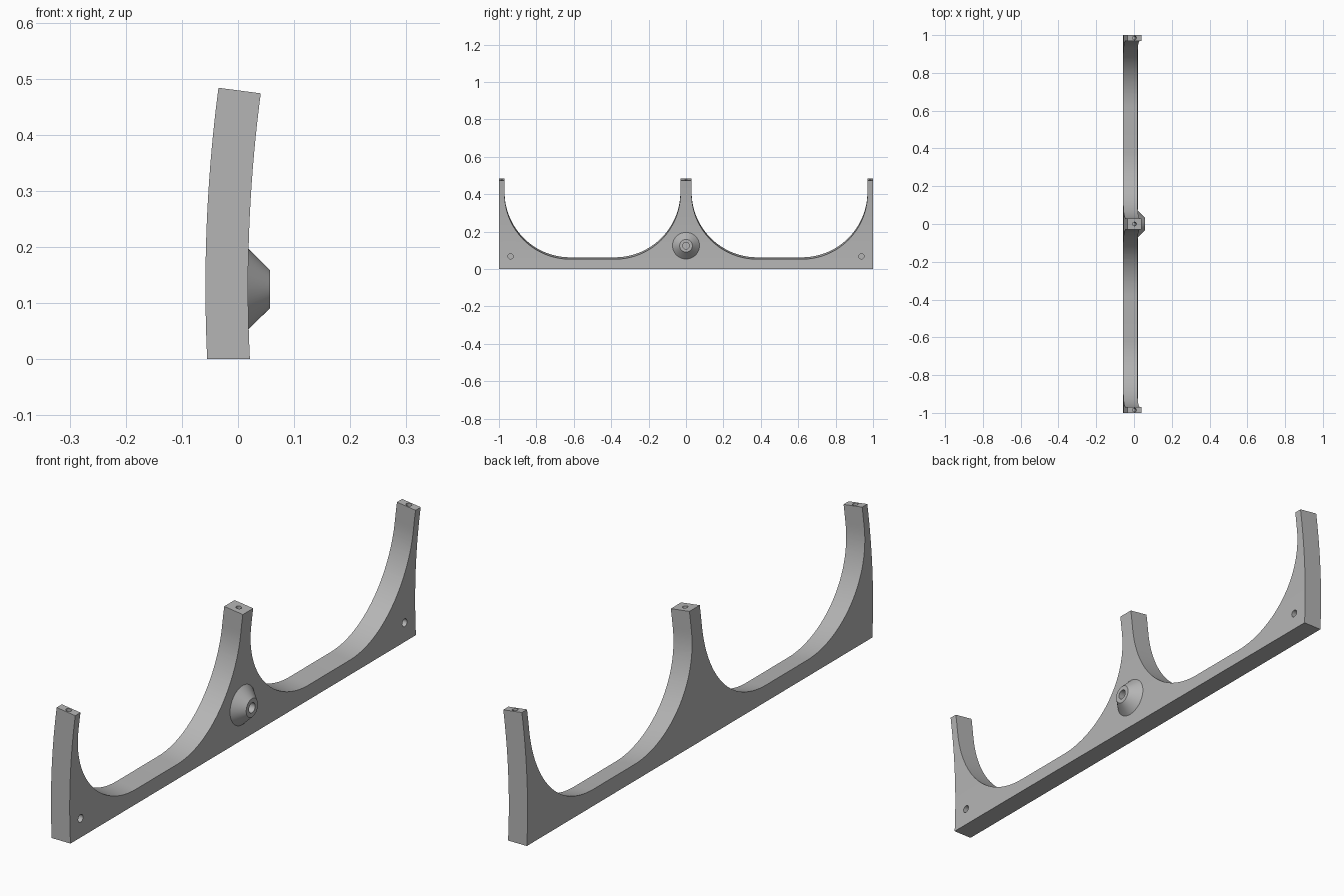
import bpy
import bmesh
from math import sin, cos, asin, pi, radians
from mathutils import Vector

cube = bpy.data.objects.get("Cube")
if cube:
    bpy.data.objects.remove(cube, do_unlink=True)

grey = bpy.data.materials.new("light grey")
grey.use_nodes = True
COLOUR = (0.46, 0.46, 0.46, 1)
grey.diffuse_color = COLOUR
grey.node_tree.nodes["Principled BSDF"].inputs["Base Color"].default_value = COLOUR

TILT = 0.131              # lean of the curved wall at its top
AXIS_X, AXIS_Z = 2.65, 0.13
R_BACK, R_FRONT = 2.708, 2.632


def prism(name, points, offset):
    """Extrude a closed outline along an offset vector."""
    bm = bmesh.new()
    face = bm.faces.new([bm.verts.new(p) for p in points])
    ext = bmesh.ops.extrude_face_region(bm, geom=[face])
    moved = [v for v in ext["geom"] if isinstance(v, bmesh.types.BMVert)]
    bmesh.ops.translate(bm, verts=moved, vec=offset)
    bmesh.ops.recalc_face_normals(bm, faces=bm.faces)
    return finish(name, bm)


def cone(name, start, end, r1, r2, sides=48):
    """Closed cone or cylinder between two points."""
    start, end = Vector(start), Vector(end)
    bm = bmesh.new()
    bmesh.ops.create_cone(bm, cap_ends=True, segments=sides, radius1=r1,
                          radius2=r2, depth=(end - start).length)
    obj = finish(name, bm)
    obj.location = (start + end) / 2
    obj.rotation_mode = "QUATERNION"
    obj.rotation_quaternion = (end - start).to_track_quat("Z", "Y")
    return obj


def finish(name, bm):
    mesh = bpy.data.meshes.new(name)
    bm.to_mesh(mesh)
    bm.free()
    mesh.materials.append(grey)
    obj = bpy.data.objects.new(name, mesh)
    bpy.context.collection.objects.link(obj)
    return obj


def select(obj):
    bpy.ops.object.select_all(action="DESELECT")
    obj.select_set(True)
    bpy.context.view_layer.objects.active = obj


def cut(target, cutter):
    """Subtract the cutter, then remove it."""
    cutter.hide_render = True
    mod = target.modifiers.new("cut", "BOOLEAN")
    mod.operation = "DIFFERENCE"
    mod.solver = "EXACT"
    mod.object = cutter
    select(target)
    bpy.ops.object.modifier_apply(modifier=mod.name)
    bpy.data.objects.remove(cutter, do_unlink=True)


def wall_edge(radius, steps=24):
    low = asin(-AXIS_Z / radius)
    angles = [low + (TILT - low) * i / steps for i in range(steps + 1)]
    return [(AXIS_X - radius * cos(a), -1, AXIS_Z + radius * sin(a)) for a in angles]


# Gently curved wall, full length
frame = prism("curved_frame", wall_edge(R_BACK) + wall_edge(R_FRONT)[::-1], (0, 2, 0))

# Two wide arched openings, cut along the leaning direction
ARC, HALF, FLOOR = 0.35, 0.47, 0.058
for mid in (-0.5, 0.5):
    outline = [(mid + HALF, 0.7), (mid - HALF, 0.7)]
    for side, first in ((-1, pi), (1, 1.5 * pi)):
        for i in range(33):
            a = first + i / 32 * pi / 2
            outline.append((mid + side * (HALF - ARC) + ARC * cos(a),
                            FLOOR + ARC + ARC * sin(a)))
    back = -0.2
    points = [(back, y, z - TILT * (back + 0.02)) for y, z in outline]
    cut(frame, prism("arch_cutter", points, (0.4, 0, -0.4 * TILT)))

# Blind pin holes in the post tops
for y in (-0.985, 0, 0.985):
    top = Vector((0.003, y, 0.479))
    along = Vector((sin(TILT), 0, cos(TILT)))
    cut(frame, cone("pin_cutter", top - along * 0.05, top + along * 0.03, 0.01, 0.01, 24))

# Blind fixing holes near the lower corners
for y in (-0.938, 0.938):
    cut(frame, cone("fixing_cutter", (-0.02, y, 0.068), (0.08, y, 0.068), 0.014, 0.014, 24))

# Conical boss with a central socket
boss = cone("conical_boss", (0.008, 0, 0.125), (0.057, 0, 0.125), 0.082, 0.034, 64)
cut(boss, cone("socket_cutter", (0.02, 0, 0.125), (0.1, 0, 0.125), 0.018, 0.018, 32))

for obj in (frame, boss):
    select(obj)
    bpy.ops.object.shade_smooth_by_angle(angle=radians(25))
